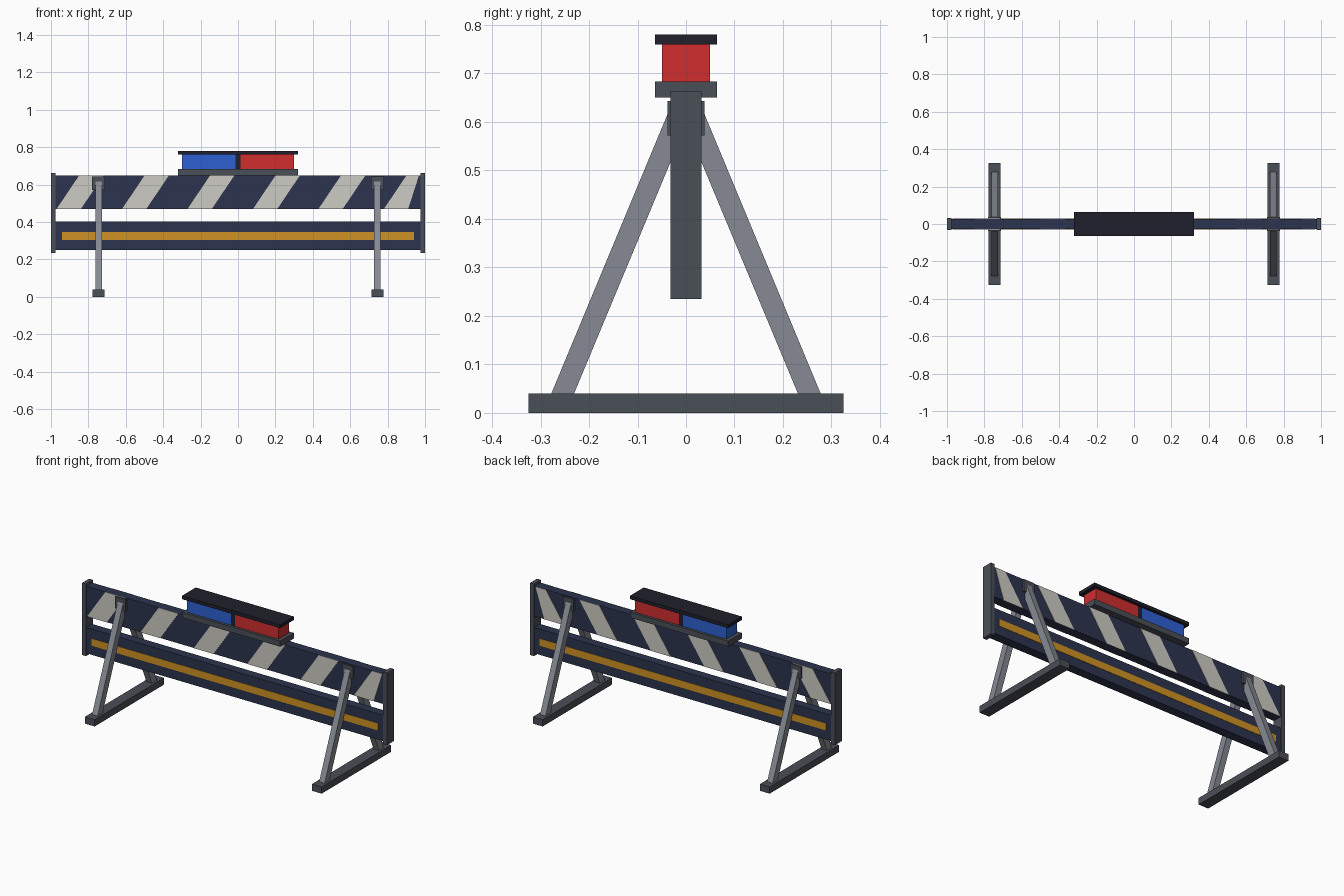
import bpy, bmesh

cube = bpy.data.objects.get("Cube")
if cube:
    bpy.data.objects.remove(cube, do_unlink=True)


def material(name, hex_code):
    """Flat material from an sRGB hex code, stored as linear values."""
    def linear(i):
        c = int(hex_code[i:i + 2], 16) / 255
        return c / 12.92 if c <= 0.04045 else ((c + 0.055) / 1.055) ** 2.4
    colour = (linear(0), linear(2), linear(4), 1)
    m = bpy.data.materials.new(name)
    m.use_nodes = True
    m.diffuse_color = colour
    m.node_tree.nodes["Principled BSDF"].inputs["Base Color"].default_value = colour
    return m


navy = material("navy", "2C344E")
pale = material("pale grey", "CDCBC3")
amber = material("amber", "CF9122")
steel = material("light steel", "868A93")
iron = material("dark iron", "4A4E57")
black = material("near black", "1F202B")
red = material("red", "D02D2F")
blue = material("blue", "2D60D2")


def prism(name, profile, axis, lo, hi, mat):
    """Extrude a closed 2D profile along x or y between lo and hi."""
    bm = bmesh.new()
    def point(a, b, d):
        return (d, a, b) if axis == "x" else (a, d, b)
    face = bm.faces.new([bm.verts.new(point(a, b, lo)) for a, b in profile])
    out = bmesh.ops.extrude_face_region(bm, geom=[face])
    shift = point(0, 0, hi - lo)
    bmesh.ops.translate(bm, vec=shift,
                        verts=[v for v in out["geom"] if isinstance(v, bmesh.types.BMVert)])
    bmesh.ops.recalc_face_normals(bm, faces=bm.faces)
    mesh = bpy.data.meshes.new(name)
    bm.to_mesh(mesh)
    bm.free()
    mesh.materials.append(mat)
    ob = bpy.data.objects.new(name, mesh)
    bpy.context.collection.objects.link(ob)
    return ob


def box(name, x0, x1, half_y, z0, z1, mat):
    return prism(name, [(x0, z0), (x1, z0), (x1, z1), (x0, z1)], "y", -half_y, half_y, mat)


SIDES = (("left", 1), ("right", -1))
FACES = (("front", -1), ("back", 1))
BOARD = 0.027          # half thickness of the boards
PLATE = 0.002          # thickness of painted plates
LOW, TOP = 0.47, 0.648  # upper board height range

# Boards
box("upper_board", -0.98, 0.98, BOARD, LOW, TOP, navy)
box("lower_board", -0.98, 0.98, BOARD, 0.25, 0.403, navy)

# Painted stripes on both faces of the boards
for face, s in FACES:
    y0, y1 = s * BOARD, s * (BOARD + PLATE)
    for i in range(6):
        x = -0.97 + 0.35 * i
        ends = [(x, LOW), (x + 0.13, LOW), (x + 0.25, TOP), (x + 0.12, TOP)]
        prism(f"{face}_slanted_stripe_{i + 1}",
              [(min(a, 0.967), b) for a, b in ends], "y", y0, y1, pale)
    prism(f"{face}_long_stripe",
          [(-0.94, 0.305), (0.94, 0.305), (0.94, 0.347), (-0.94, 0.347)], "y", y0, y1, amber)

# End posts and trestles
for side, s in SIDES:
    box(f"{side}_end_post", *sorted((s * 0.975, s)), 0.032, 0.235, 0.663, iron)
    x = s * 0.745
    box(f"{side}_foot", x - 0.032, x + 0.032, 0.325, 0, 0.04, iron)
    box(f"{side}_bracket", x - 0.035, x + 0.035, 0.038, 0.572, 0.643, iron)
    for face, f in FACES:
        leg = [(f * 0.286, 0.02), (f * 0.239, 0.02), (f * -0.011, 0.62), (f * 0.0365, 0.62)]
        prism(f"{side}_{face}_leg", leg, "x", x - 0.018, x + 0.018, steel)

# Warning light bar
box("light_base", -0.322, 0.322, 0.064, 0.65, 0.683, iron)
box("right_lamp", -0.30, -0.013, 0.049, 0.683, 0.76, blue)
box("left_lamp", 0.013, 0.30, 0.049, 0.683, 0.76, red)
box("lamp_divider", -0.013, 0.013, 0.049, 0.683, 0.76, black)
box("light_cover", -0.322, 0.322, 0.064, 0.76, 0.78, black)
